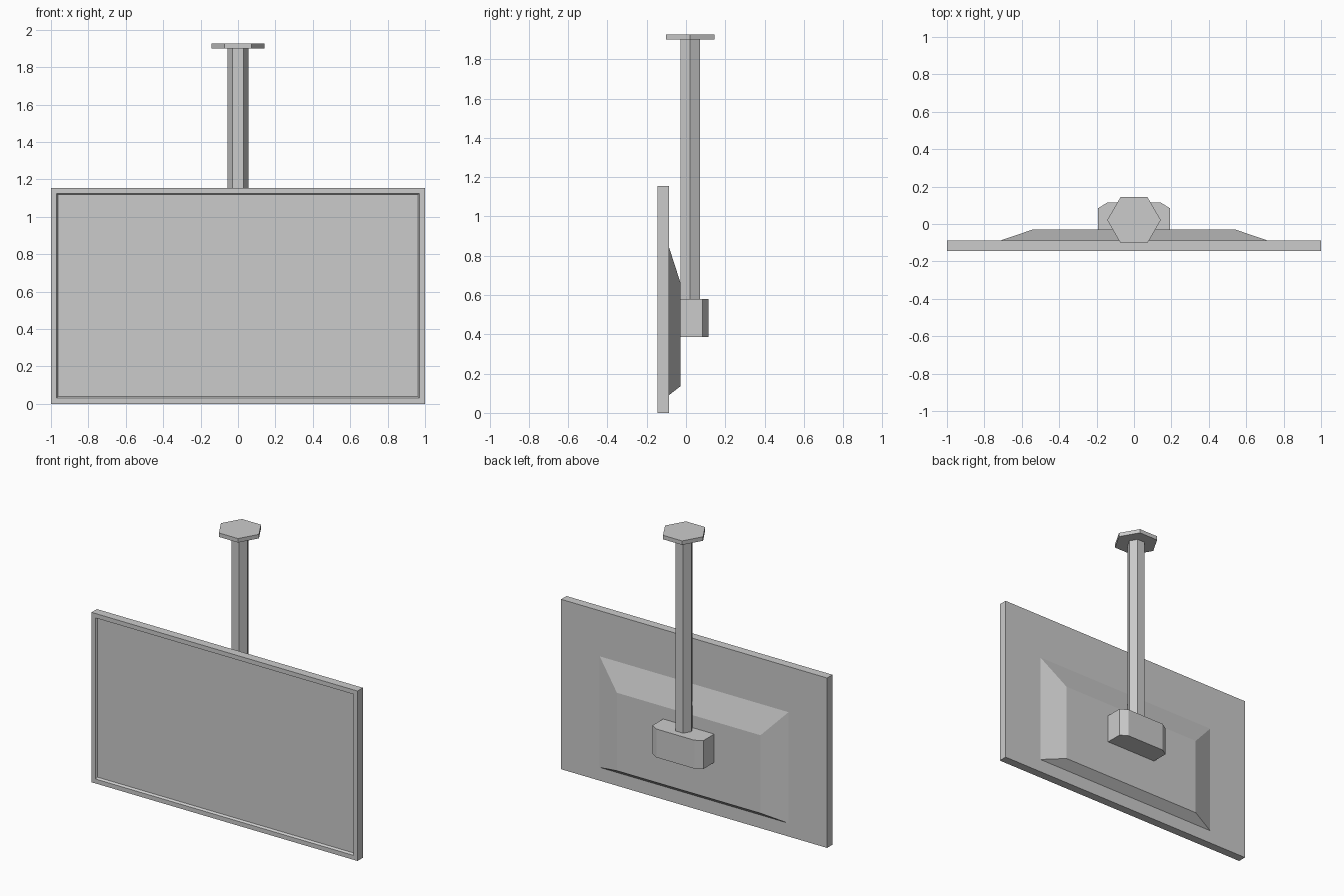
import bpy, bmesh, math

if "Cube" in bpy.data.objects:
    bpy.data.objects.remove(bpy.data.objects["Cube"])


def finish(name, bm):
    bmesh.ops.recalc_face_normals(bm, faces=bm.faces)
    mesh = bpy.data.meshes.new(name)
    bm.to_mesh(mesh)
    bm.free()
    obj = bpy.data.objects.new(name, mesh)
    bpy.context.collection.objects.link(obj)
    return obj


def loft(name, rings):
    """Closed solid joining rings of equal point count; returns the bmesh."""
    bm = bmesh.new()
    loops = [[bm.verts.new(p) for p in ring] for ring in rings]
    n = len(loops[0])
    for a, b in zip(loops, loops[1:]):
        for i in range(n):
            j = (i + 1) % n
            bm.faces.new((a[i], a[j], b[j], b[i]))
    bm.faces.new(loops[0])
    bm.faces.new(loops[-1])
    return finish(name, bm)


def prism(name, outline, z0, z1):
    return loft(name, [[(x, y, z) for x, y in outline] for z in (z0, z1)])


def rect(hx, y, z0, z1):
    return [(-hx, y, z0), (hx, y, z0), (hx, y, z1), (-hx, y, z1)]


def hexagon(r, cy):
    return [(r * math.cos(math.pi * i / 3), cy + r * math.sin(math.pi * i / 3))
            for i in range(6)]


FRONT, BACK, TOP = -0.145, -0.087, 1.155
POLE_Y = 0.021

# Screen panel: thin bezel stepping in to a slightly recessed display
loft("screen_panel", [
    rect(1.0, BACK, 0.0, TOP),
    rect(1.0, FRONT, 0.0, TOP),
    rect(0.97, FRONT, 0.03, TOP - 0.03),
    rect(0.962, FRONT + 0.012, 0.04, TOP - 0.036),
])

# Tapered rear housing
loft("rear_housing", [
    rect(0.71, BACK, 0.09, 0.845),
    rect(0.54, -0.029, 0.135, 0.665),
])

# Mount block with chamfered rear corners
prism("mount_block", [(-0.192, -0.029), (0.192, -0.029), (0.192, 0.084),
                      (0.143, 0.115), (-0.143, 0.115), (-0.192, 0.084)],
      0.387, 0.58)

# Hexagonal pole and ceiling plate
prism("pole", hexagon(0.057, POLE_Y), 0.58, 1.9)
prism("ceiling_plate", hexagon(0.143, POLE_Y), 1.9, 1.927)
